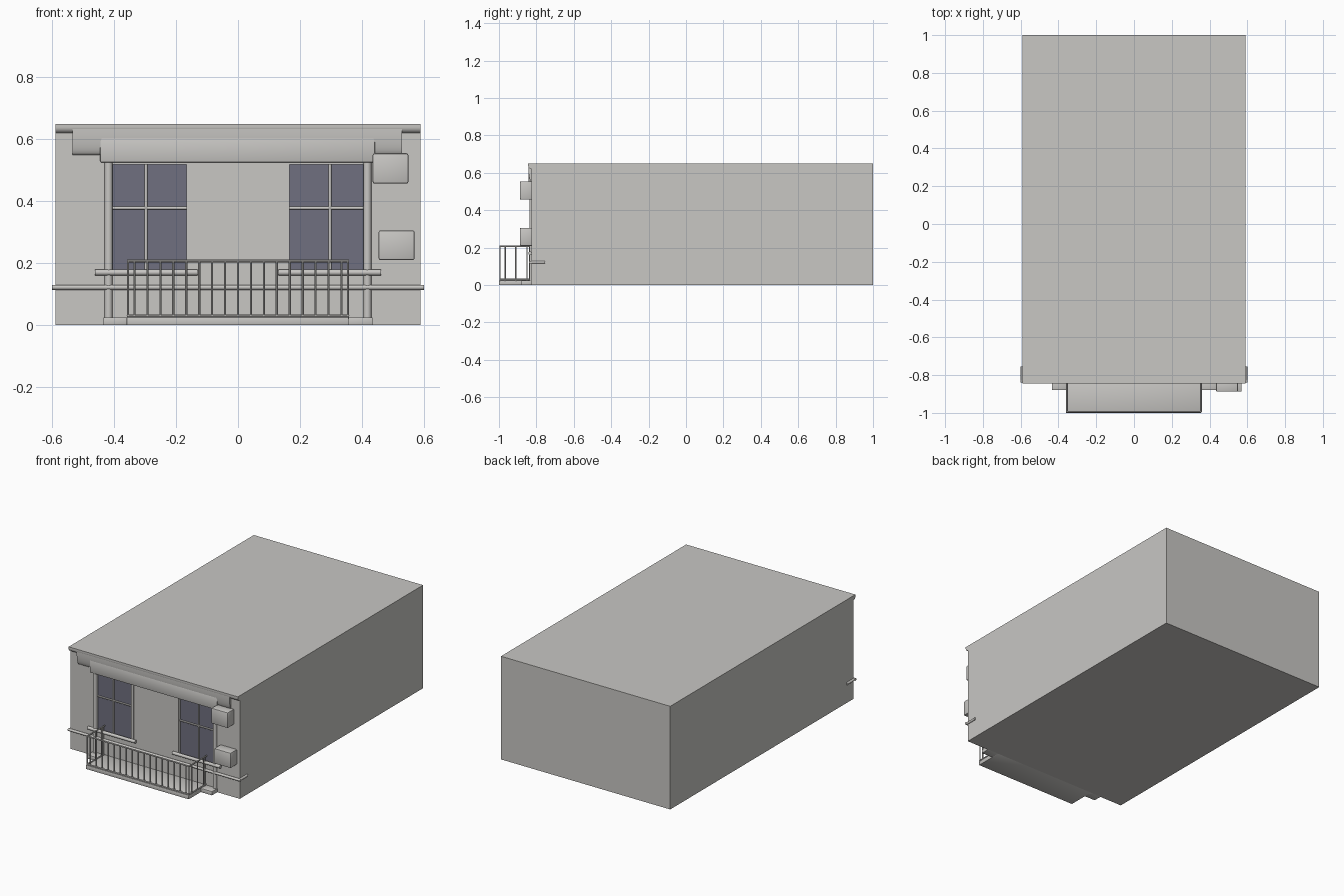
import bpy, bmesh, math
from mathutils import Vector

cube = bpy.data.objects.get("Cube")
if cube:
    bpy.data.objects.remove(cube, do_unlink=True)


def material(name, rgb):
    m = bpy.data.materials.new(name)
    m.use_nodes = True
    m.diffuse_color = (*rgb, 1)
    node = next(n for n in m.node_tree.nodes if n.type == 'BSDF_PRINCIPLED')
    node.inputs["Base Color"].default_value = (*rgb, 1)
    return m


STONE = material("warm_grey_stone", (0.58, 0.57, 0.55))
GLASS = material("blue_grey_glass", (0.16, 0.163, 0.215))


def finish(name, bm, mat=STONE, smooth=False):
    bmesh.ops.recalc_face_normals(bm, faces=bm.faces)
    mesh = bpy.data.meshes.new(name)
    bm.to_mesh(mesh)
    bm.free()
    mesh.materials.append(mat)
    ob = bpy.data.objects.new(name, mesh)
    bpy.context.collection.objects.link(ob)
    if smooth:
        bpy.ops.object.select_all(action='DESELECT')
        ob.select_set(True)
        bpy.context.view_layer.objects.active = ob
        bpy.ops.object.shade_smooth_by_angle(angle=math.radians(40))
    return ob


def box(name, x, y, z, mat=STONE, bevel=0):
    bm = bmesh.new()
    bmesh.ops.create_cube(bm, size=1)
    for v in bm.verts:
        v.co = [a + (b - a) * (c + 0.5) for (a, b), c in zip((x, y, z), v.co)]
    if bevel:
        bmesh.ops.bevel(bm, geom=bm.edges[:], offset=bevel, segments=2,
                        profile=0.5, affect='EDGES')
    return finish(name, bm, mat, bevel > 0)


def extrude_x(name, profile, x):
    """Sweep a (y, z) outline along x."""
    bm = bmesh.new()
    face = bm.faces.new([bm.verts.new((x[0], a, b)) for a, b in profile])
    out = bmesh.ops.extrude_face_region(bm, geom=[face])
    for v in out["geom"]:
        if isinstance(v, bmesh.types.BMVert):
            v.co.x = x[1]
    return finish(name, bm, STONE, True)


def rods(name, segments, radius, sides=10):
    """Round bars, each between two points, in one mesh."""
    bm = bmesh.new()
    for a, b in segments:
        a, b = Vector(a), Vector(b)
        d = b - a
        out = bmesh.ops.create_cone(bm, cap_ends=True, segments=sides,
                                    radius1=radius, radius2=radius, depth=d.length)
        turn = d.to_track_quat('Z', 'Y')
        for v in out["verts"]:
            v.co = turn @ v.co + (a + b) / 2
    return finish(name, bm, STONE, True)


# Building body with two recessed window openings
FRONT = -0.825
body = box("building_body", (-0.59, 0.59), (FRONT, 1), (0, 0.65))
for side, name in ((-1, "right"), (1, "left")):
    x = tuple(sorted((side * 0.165, side * 0.408)))
    cutter = box("window_cutter", x, (-0.9, -0.805), (0.17, 0.518))
    mod = body.modifiers.new("opening", 'BOOLEAN')
    mod.operation = 'DIFFERENCE'
    mod.object = cutter
    bpy.context.view_layer.objects.active = body
    bpy.ops.object.modifier_apply(modifier=mod.name)
    bpy.data.objects.remove(cutter, do_unlink=True)

    # Glass, glazing bars, jamb and rounded sill
    box(name + "_window_glass", x, (-0.812, -0.806), (0.17, 0.518), GLASS)
    mid = side * 0.297
    rods(name + "_glazing_bars", [((mid, -0.815, 0.17), (mid, -0.815, 0.518)),
                                  ((x[0], -0.815, 0.378), (x[1], -0.815, 0.378))], 0.005)
    rods(name + "_jamb", [((side * 0.418, -0.825, 0.02), (side * 0.418, -0.825, 0.53))], 0.013, 16)
    inner = tuple(sorted((side * 0.148, side * 0.166)))
    box(name + "_inner_frame", inner, (-0.828, -0.80), (0.17, 0.522))
    rods(name + "_sill", [((side * 0.13, -0.833, 0.17), (side * 0.462, -0.833, 0.17))], 0.01, 16)

    # Stone pad beside the balcony
    pad = tuple(sorted((side * 0.355, side * 0.435)))
    box(name + "_pad", pad, (-0.88, -0.82), (0, 0.025), bevel=0.003)

# Lintel across both windows
box("lintel", (-0.445, 0.443), (-0.842, -0.82), (0.525, 0.606), bevel=0.005)


# Rounded cornice: thin roll over the full width, deep moulding between the ends
def ovolo(top, bottom, depth):
    steps = [i * math.pi / 16 for i in range(9)]
    curve = [(FRONT - depth * math.cos(t), top - (top - bottom) * math.sin(t)) for t in steps]
    return [(FRONT + 0.005, 0.65), (FRONT - depth, 0.65)] + curve + [(FRONT + 0.005, bottom)]


extrude_x("cornice_roll", ovolo(0.64, 0.62, 0.019), (-0.59, 0.59))
extrude_x("cornice_moulding", ovolo(0.635, 0.55, 0.018), (-0.535, 0.53))

# Service boxes on the wall
box("upper_wall_box", (0.435, 0.55), (-0.888, -0.82), (0.457, 0.555), bevel=0.006)
box("lower_wall_box", (0.454, 0.57), (-0.888, -0.82), (0.21, 0.306), bevel=0.006)

# Pipe along the front, returning along both sides
rods("wall_pipe", [((-0.6, -0.832, 0.122), (0.6, -0.832, 0.122)),
                   ((-0.592, -0.832, 0.122), (-0.592, -0.755, 0.122)),
                   ((0.592, -0.832, 0.122), (0.592, -0.755, 0.122))], 0.008, 12)

# Balcony floor and railing
box("balcony_floor", (-0.36, 0.357), (-1, -0.82), (0, 0.026), bevel=0.003)
W, Y = 0.355, -0.994
posts = [(i * 0.0418, Y) for i in range(-8, 9)] + [(-W, Y), (W, Y)]
posts += [(s * W, y) for s in (-1, 1) for y in (-0.967, -0.91, -0.85, -0.835)]
rods("balusters", [((x, y, 0.02), (x, y, 0.208)) for x, y in posts], 0.0035, 8)
rails = []
for z in (0.207, 0.03):
    rails += [((-W - 0.003, Y, z), (W + 0.003, Y, z)),
              ((-W, Y, z), (-W, -0.82, z)), ((W, Y, z), (W, -0.82, z))]
rods("balcony_rails", rails, 0.0045, 8)
